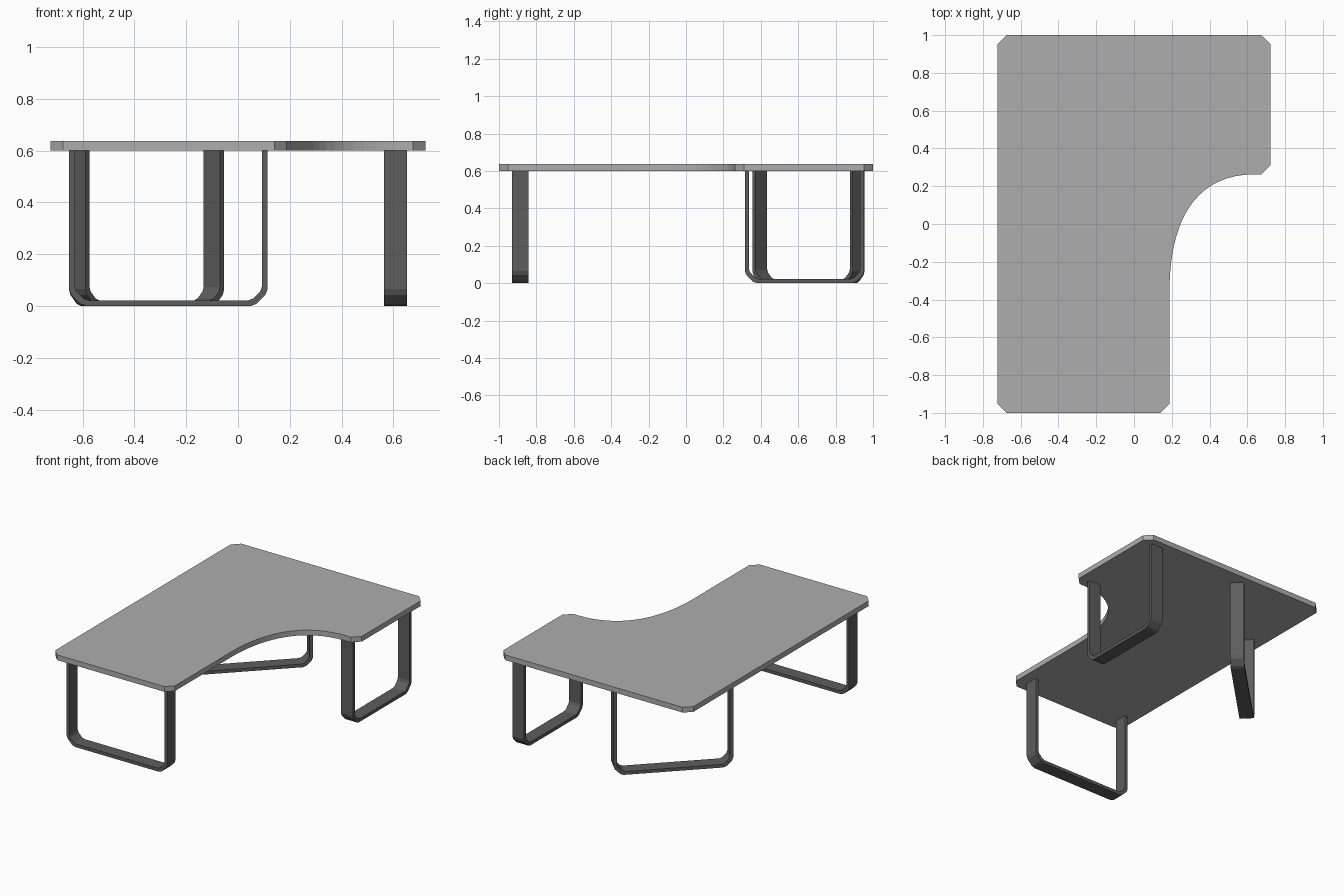
import bpy, bmesh, math
from mathutils import Matrix, Vector

if "Cube" in bpy.data.objects:
    bpy.data.objects.remove(bpy.data.objects["Cube"])


def material(name, rgb):
    m = bpy.data.materials.new(name)
    m.diffuse_color = (*rgb, 1)
    m.use_nodes = True
    m.node_tree.nodes["Principled BSDF"].inputs["Base Color"].default_value = m.diffuse_color
    return m


grey = material("light grey top", (0.42, 0.42, 0.42))
dark = material("dark grey metal", (0.11, 0.11, 0.11))


def make_object(name, bm, mat):
    bmesh.ops.recalc_face_normals(bm, faces=bm.faces)
    me = bpy.data.meshes.new(name)
    bm.to_mesh(me)
    bm.free()
    me.materials.append(mat)
    ob = bpy.data.objects.new(name, me)
    bpy.context.collection.objects.link(ob)
    return ob


# Tabletop: clipped corners and a concave sweep on the front right
def bezier(p, n):
    p = [Vector(q) for q in p]
    for i in range(n + 1):
        t = i / n
        s = 1 - t
        yield tuple(p[0]*s**3 + p[1]*3*s*s*t + p[2]*3*s*t*t + p[3]*t**3)


C = 0.048
outline = [(-0.723 + C, -1), (0.188 - C, -1), (0.188, -1 + C)]
outline += bezier([(0.188, -0.35), (0.188, -0.1), (0.256, 0.263), (0.64, 0.263)], 20)
outline += [(0.723 - C, 0.263), (0.723, 0.263 + C), (0.723, 1 - C), (0.723 - C, 1),
            (-0.723 + C, 1), (-0.723, 1 - C), (-0.723, -1 + C)]
bm = bmesh.new()
face = bm.faces.new([bm.verts.new((x, y, 0.6)) for x, y in outline])
ext = bmesh.ops.extrude_face_region(bm, geom=[face])
bmesh.ops.translate(bm, vec=(0, 0, 0.036),
                    verts=[v for v in ext["geom"] if isinstance(v, bmesh.types.BMVert)])
make_object("tabletop", bm, grey)


# U-shaped flat bar legs with softened lower corners
def u_path(half, bottom, scale):
    corner = [(0, 0.065), (0.008, 0.043), (0.043, 0.008), (0.065, 0)]
    right = [(half, 0.602)] + [(half - a*scale, bottom + b*scale) for a, b in corner]
    return right + [(-x, z) for x, z in reversed(right)]


def leg(name, length, centre, angle, width=0.09, thick=0.022):
    outer = u_path(length / 2, 0, 1)
    inner = u_path(length / 2 - thick, thick, 0.8)
    bm = bmesh.new()
    rings = []
    for (ox, oz), (ix, iz) in zip(outer, inner):
        rings.append([bm.verts.new(c) for c in (
            (ox, -width/2, oz), (ox, width/2, oz), (ix, width/2, iz), (ix, -width/2, iz))])
    for a, b in zip(rings, rings[1:]):
        for k in range(4):
            j = (k + 1) % 4
            bm.faces.new((a[k], a[j], b[j], b[k]))
    bm.faces.new(rings[0])
    bm.faces.new(rings[-1])
    ob = make_object(name, bm, dark)
    ob.matrix_world = Matrix.Translation((*centre, 0)) @ Matrix.Rotation(math.radians(angle), 4, 'Z')


leg("front_leg", 0.766, (-0.269, -0.886), 0)
leg("right_leg", 0.638, (0.608, 0.634), 90)
leg("corner_leg", 0.758, (-0.353, 0.655), 45)
